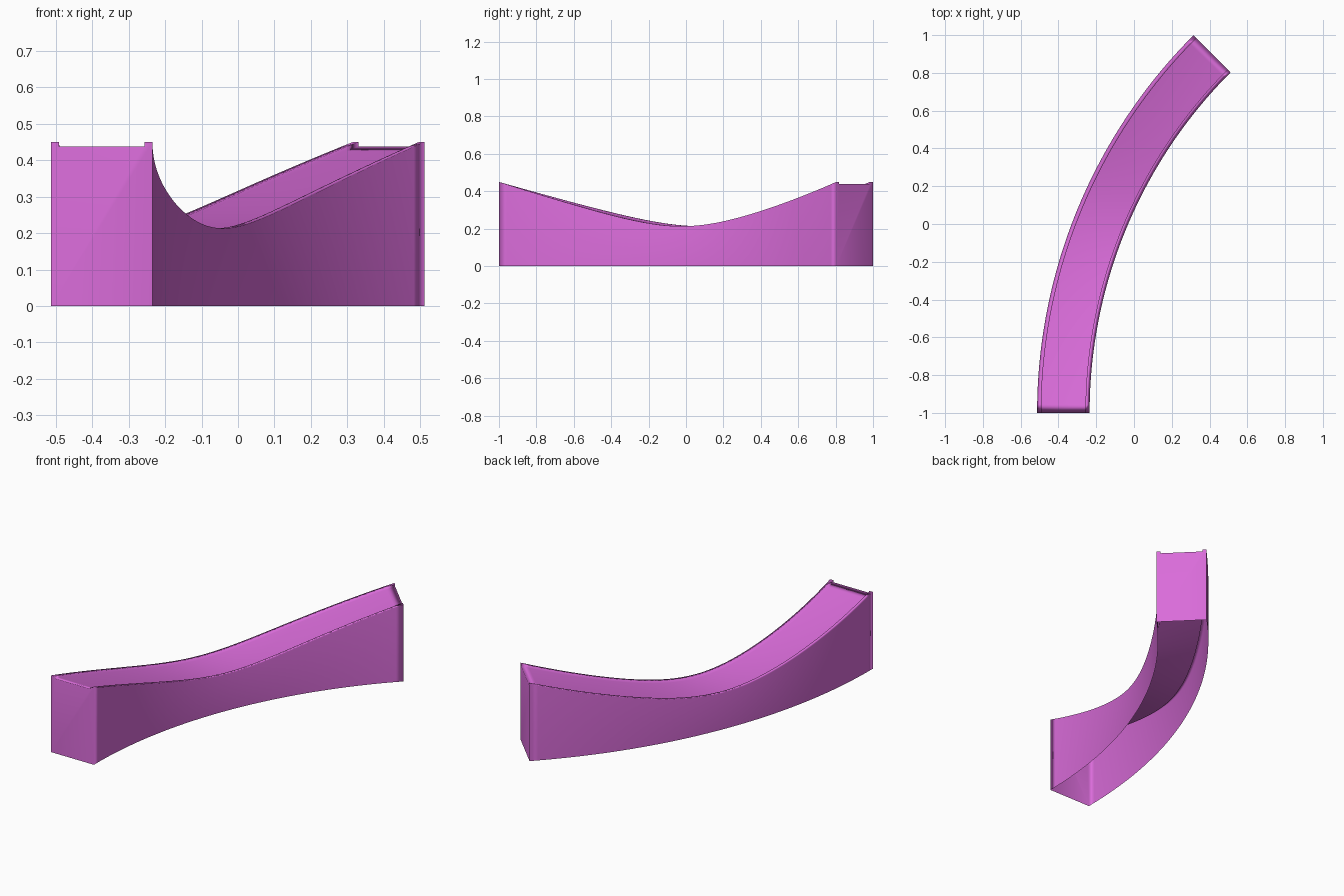
import bpy
import bmesh
from math import sin, cos, pi, sqrt

cube = bpy.data.objects.get("Cube")
if cube:
    bpy.data.objects.remove(cube)

# Plan: a 45 degree bend around a pivot on the +x side
PIVOT_X, PIVOT_Y = 2.315, -1.0
R_OUT, R_IN = 2.828, 2.55
SWEEP = pi / 4
SEGMENTS = 48

# Section: two low rails beside a sunken floor
RAIL, STEP = 0.022, 0.012
Z_END, Z_MID = 0.45, 0.213
SOFT = 0.35  # roundness of the dip


def rail_height(t):
    """Height along the bend: high at both ends, rounded dip in the middle."""
    u = 2 * t - 1
    f = (sqrt(u * u + SOFT ** 2) - SOFT) / (sqrt(1 + SOFT ** 2) - SOFT)
    return Z_MID + (Z_END - Z_MID) * f


def section(t):
    """Radius and height pairs from the outer foot over to the inner foot."""
    z = rail_height(t)
    half = [(0, 0), (0, z), (RAIL, z), (RAIL, z - STEP)]
    return ([(R_OUT - d, h) for d, h in half]
            + [(R_IN + d, h) for d, h in reversed(half)])


# Material
pink = bpy.data.materials.new("orchid pink")
colour = (0.70, 0.15, 0.70, 1)
pink.diffuse_color = colour
pink.use_nodes = True
bsdf = next(n for n in pink.node_tree.nodes if n.type == 'BSDF_PRINCIPLED')
bsdf.inputs["Base Color"].default_value = colour

# Sweep the section along the bend, open underneath
bm = bmesh.new()
rings = []
for i in range(SEGMENTS + 1):
    t = i / SEGMENTS
    a = t * SWEEP
    rings.append([bm.verts.new((PIVOT_X - r * cos(a), PIVOT_Y + r * sin(a), h))
                  for r, h in section(t)])
for near, far in zip(rings, rings[1:]):
    for j in range(len(near) - 1):
        bm.faces.new((near[j], near[j + 1], far[j + 1], far[j]))

# End walls
bm.faces.new(rings[0][::-1])
bm.faces.new(rings[-1])
for f in bm.faces:
    f.smooth = True

mesh = bpy.data.meshes.new("curved_track")
bm.to_mesh(mesh)
bm.free()
mesh.materials.append(pink)
track = bpy.data.objects.new("curved_track", mesh)
bpy.context.collection.objects.link(track)

# Large faces lead the shading so the walls stay flat
weighted = track.modifiers.new("weighted_normals", 'WEIGHTED_NORMAL')
weighted.mode = 'FACE_AREA'
weighted.keep_sharp = False
